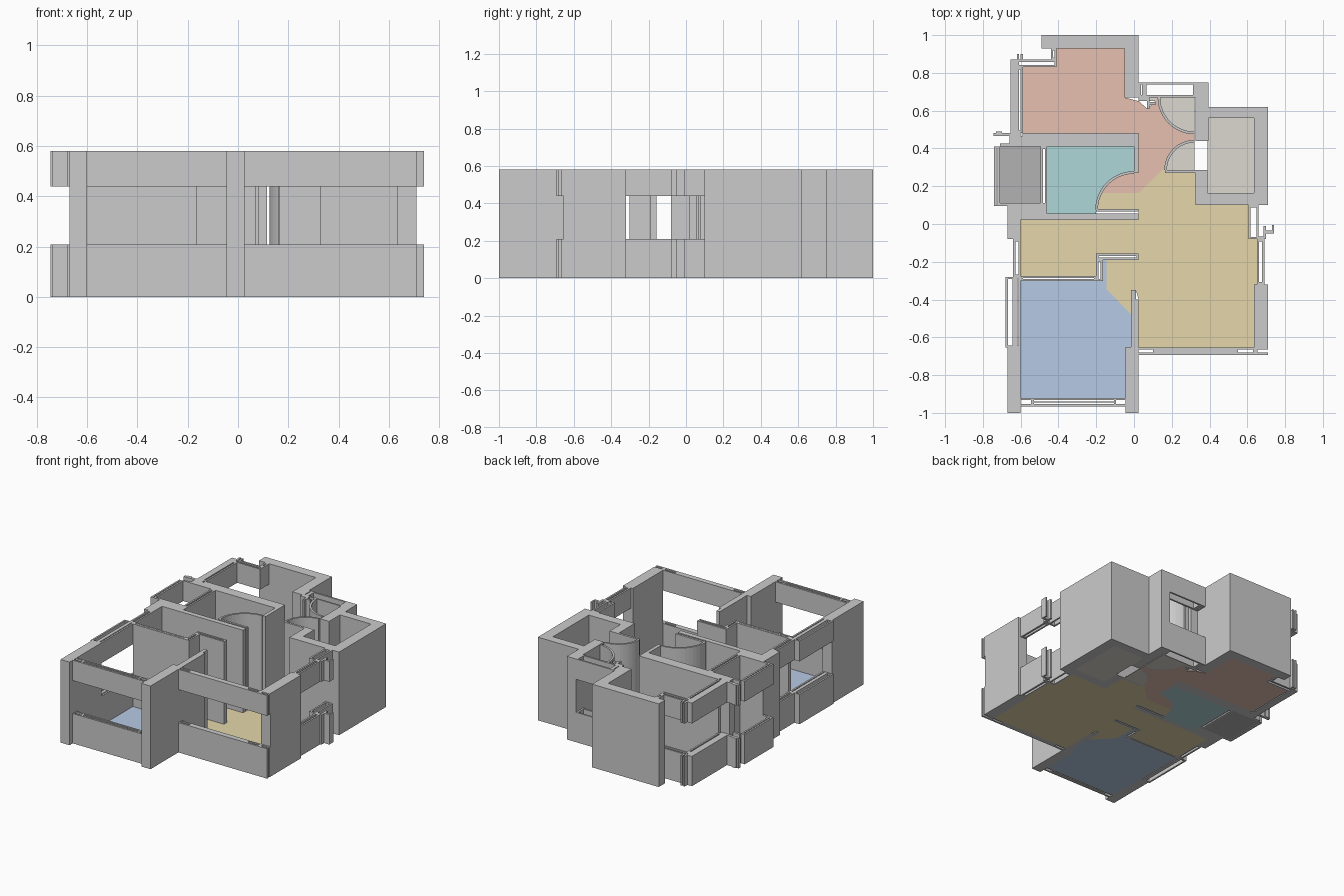
import bpy, bmesh
from math import cos, sin, radians

if "Cube" in bpy.data.objects:
    bpy.data.objects.remove(bpy.data.objects["Cube"])

H = 0.58                                  # wall height
FULL = [(0, H)]
WINDOW = [(0, 0.208), (0.438, H)]         # sill and header around an opening
T = 0.012                                 # thin frame skin


def finish(name, bm, color=None):
    bmesh.ops.recalc_face_normals(bm, faces=bm.faces)
    me = bpy.data.meshes.new(name)
    bm.to_mesh(me)
    bm.free()
    ob = bpy.data.objects.new(name, me)
    bpy.context.collection.objects.link(ob)
    if color:
        m = bpy.data.materials.new(name + "_color")
        m.diffuse_color = (*color, 1)
        m.use_nodes = True
        m.node_tree.nodes["Principled BSDF"].inputs["Base Color"].default_value = m.diffuse_color
        me.materials.append(m)
    return ob


def prism(bm, pts, z0, z1, hole=None):
    """Extrude an outline; an equal-length hole outline makes it a ring."""
    n = len(pts)
    loops = [[bm.verts.new((x, y, z)) for x, y in p]
             for p in ([pts, hole] if hole else [pts]) for z in (z0, z1)]
    for k in range(0, len(loops), 2):
        lo, hi = loops[k], loops[k + 1]
        for i in range(n):
            j = (i + 1) % n
            bm.faces.new((lo[i], lo[j], hi[j], hi[i]))
    for k in (0, 1):
        if hole:
            a, b = loops[k], loops[k + 2]
            for i in range(n):
                j = (i + 1) % n
                bm.faces.new((a[i], a[j], b[j], b[i]))
        else:
            bm.faces.new(loops[k])


def rect(x0, y0, x1, y1, d=0):
    return [(x0 + d, y0 + d), (x1 - d, y0 + d), (x1 - d, y1 - d), (x0 + d, y1 - d)]


def walls(name, boxes, spans=FULL, hollow=False):
    bm = bmesh.new()
    for b in boxes:
        for z0, z1 in spans:
            prism(bm, rect(*b), z0, z1, rect(*b, T) if hollow else None)
    return finish(name, bm)


def arc(cx, cy, r, a0, a1, n=12):
    return [(cx + r * cos(radians(a0 + (a1 - a0) * i / n)),
             cy + r * sin(radians(a0 + (a1 - a0) * i / n))) for i in range(n + 1)]


def door_swing(name, cx, cy, r, a0, a1):
    bm = bmesh.new()
    prism(bm, arc(cx, cy, r, a0, a1) + arc(cx, cy, r - 0.014, a1, a0), 0, H)
    finish(name, bm)


def floor(name, outlines, color):
    bm = bmesh.new()
    for pts in outlines:
        prism(bm, pts, 0, 0.004)
    finish(name, bm, color)


# Solid outer walls
walls("back_room_walls", [(-.49, .93, .025, 1), (-.05, .67, .025, .93)])
walls("side_room_walls", [
    (.325, .10, .39, .285), (.325, .44, .395, .67), (.39, .10, .71, .165),
    (.395, .56, .71, .62), (.635, .165, .71, .56)])
walls("left_pillar", [(-.67, -1, -.6, -.65)])
walls("centre_wall", [(-.045, -1, .025, -.65), (-.015, -.65, .025, -.40), (-.015, -.40, .01, -.35)])
walls("right_wall", [(.635, -.655, .71, -.32)])
walls("left_middle_wall", [(-.67, -.08, -.6, .10), (-.6, .02, -.46, .10)])

# Inner walls
walls("bath_walls", [
    (-.46, .02, .025, .055), (-.66, .41, .025, .465), (0, .27, .025, .41),
    (-.2, .065, .025, .08), (.025, .65, .07, .67)])
walls("bath_duct_wall", [(-.495, .10, -.46, .41)], FULL, True)
walls("back_room_partition", [(-.59, .465, 0, .483)], FULL, True)
walls("partition_end", [(0, .465, .025, .483)])
walls("niche_partition", [(-.6, -.302, -.2, -.275), (-.2, -.302, -.165, -.19), (-.2, -.19, .025, -.157)],
      FULL, True)
walls("hall_closet_wall", [(.165, .27, .325, .285), (.07, .61, .082, .67), (.082, .63, .115, .645)])

# Curved door swings
door_swing("bath_door_swing", 0, .075, .205, 90, 180)
door_swing("side_door_swing", .32, .285, .16, 90, 180)
door_swing("entry_door_swing", .32, .67, .195, 180, 270)

# Windows: sill below, header above
walls("front_left_window", [(-.6, -.965, -.045, -.953), (-.6, -.932, -.045, -.92),
                            (-.545, -.953, -.53, -.932), (-.105, -.953, -.095, -.932),
                            (-.53, -.945, -.105, -.94)], WINDOW)
walls("front_right_window", [(.10, -.693, .55, -.655), (.025, -.693, .10, -.68),
                             (.025, -.665, .10, -.655), (.55, -.693, .71, -.68),
                             (.55, -.665, .71, -.655), (.63, -.68, .655, -.665)], WINDOW)
walls("left_bay_window", [(-.68, -.655, -.63, -.28), (-.63, -.655, -.6, -.28)], WINDOW, True)
walls("left_small_window", [(-.64, -.28, -.6, -.08)], WINDOW, True)
walls("left_window_tips", [(-.64, -.12, -.63, -.08), (-.62, .87, -.608, .9), (-.6, .87, -.588, .9)], WINDOW)
walls("back_left_window", [(-.655, .483, -.62, .87), (-.745, .465, -.6, .483),
                           (-.73, .483, -.7, .49)], WINDOW)
walls("back_left_frame", [(-.62, .483, -.588, .83), (-.62, .83, -.41, .87),
                          (-.44, .87, -.41, .93)], WINDOW, True)
walls("bath_duct_window", [(-.71, .095, -.67, .11), (-.71, .41, -.66, .425)], WINDOW)
walls("bath_duct_frame", [(-.74, .095, -.71, .41)], WINDOW, True)
walls("bath_duct_rear_wall", [(-.67, .10, -.495, .11)])
walls("right_window_frame", [(.605, -.08, .66, .10), (.65, -.32, .69, -.08)], WINDOW, True)
walls("right_window_brackets", [(.66, -.08, .70, -.065), (.685, -.065, .70, -.01),
                                (.70, -.05, .74, -.035), (.73, -.035, .74, -.005)], WINDOW)
walls("entry_window_frame", [(.025, .67, .055, .75), (.055, .67, .325, .75)], WINDOW, True)
walls("entry_pillar", [(.325, .67, .395, .75)])

# Coloured floors
bath_arc = arc(0, .075, .2, 180, 90)
side_arc = arc(.32, .285, .155, 90, 180)
entry_arc = arc(.32, .67, .19, 180, 270)
floor("back_room_floor", [
    [(-.59, .483), (-.59, .83), (-.41, .83), (-.41, .93), (-.05, .93), (-.05, .67), (.025, .65),
     (.07, .61)] + entry_arc + side_arc + [(.165, .30), (.025, .165), (-.18, .165)]
    + bath_arc[6:] + [(.025, .27), (.025, .483)]], (.79, .53, .43))
floor("bath_floor", [[(-.46, .055), (-.2, .055)] + bath_arc + [(0, .41), (-.46, .41)]],
      (.43, .68, .69))
floor("bath_duct_floor", [rect(-.71, .11, -.495, .41)], (.45, .45, .45))
floor("living_floor", [
    [(-.6, .02), (.025, .02), (.025, .08), (-.2, .08), (-.18, .165), (.025, .165), (.165, .30),
     (.165, .27), (.325, .27), (.325, .10), (.605, .10), (.605, -.08), (.65, -.08), (.65, -.32),
     (.635, -.32), (.635, -.655), (.025, -.655), (.025, -.40), (.01, -.35), (-.015, -.35),
     (-.015, -.48), (-.145, -.345), (-.145, -.19), (.025, -.19), (.025, -.157), (-.2, -.157),
     (-.2, -.275), (-.6, -.275)]], (.79, .68, .41))
floor("bedroom_floor", [
    [(-.6, -.92), (-.045, -.92), (-.045, -.65), (-.015, -.65), (-.015, -.48), (-.145, -.345),
     (-.145, -.19), (-.165, -.19), (-.165, -.302), (-.6, -.302)]], (.47, .59, .78))
floor("side_room_floor", [
    rect(.39, .165, .635, .56), side_arc + [(.32, .285)], entry_arc + [(.32, .67)],
    rect(.025, .65, .125, .67)], (.72, .69, .63))
